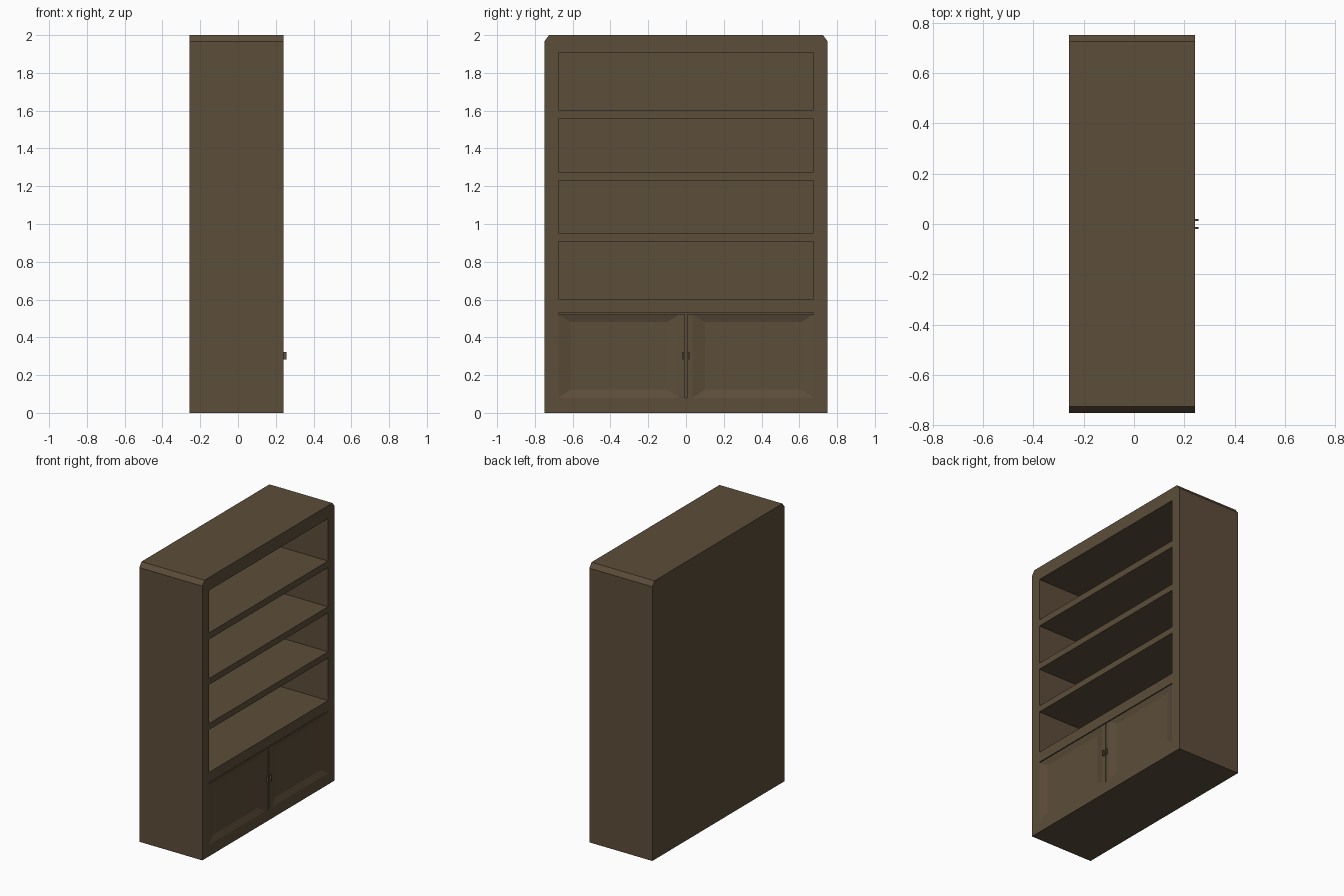
import bpy, bmesh

if "Cube" in bpy.data.objects:
    bpy.data.objects.remove(bpy.data.objects["Cube"])

wood = bpy.data.materials.new("dark_wood")
wood.diffuse_color = (0.107, 0.074, 0.042, 1)
wood.use_nodes = True
wood.node_tree.nodes["Principled BSDF"].inputs["Base Color"].default_value = wood.diffuse_color

BACK, FRONT = -0.258, 0.242   # depth range; the open side faces +x
W, H, INNER = 0.75, 2.0, 0.675


def make_object(name, bm):
    bmesh.ops.recalc_face_normals(bm, faces=bm.faces)
    mesh = bpy.data.meshes.new(name)
    bm.to_mesh(mesh)
    bm.free()
    mesh.materials.append(wood)
    obj = bpy.data.objects.new(name, mesh)
    bpy.context.collection.objects.link(obj)
    return obj


def add_box(bm, x0, x1, y0, y1, z0, z1):
    verts = bmesh.ops.create_cube(bm, size=1)["verts"]
    for v in verts:
        v.co.x = x1 if v.co.x > 0 else x0
        v.co.y = y1 if v.co.y > 0 else y0
        v.co.z = z1 if v.co.z > 0 else z0


# Carcass: chamfered outline extruded through the depth
bm = bmesh.new()
outline = [(-W, 0), (W, 0), (W, 1.967), (W - 0.025, H), (-W + 0.025, H), (-W, 1.967)]
face = bm.faces.new([bm.verts.new((BACK, y, z)) for y, z in outline])
ext = bmesh.ops.extrude_face_region(bm, geom=[face], use_keep_orig=True)["geom"]
for v in ext:
    if isinstance(v, bmesh.types.BMVert):
        v.co.x = FRONT
carcass = make_object("carcass", bm)

# Shelf bays and the cupboard bay, cut from the carcass
bm = bmesh.new()
for z0, z1 in [(0.08, 0.528), (0.602, 0.907), (0.952, 1.23), (1.275, 1.556), (1.603, 1.907)]:
    add_box(bm, BACK + 0.025, FRONT + 0.1, -INNER, INNER, z0, z1)
cutter = make_object("bay_cutter", bm)
cutter.hide_render = True
mod = carcass.modifiers.new("bays", "BOOLEAN")
mod.operation, mod.solver, mod.object = "DIFFERENCE", "EXACT", cutter
bpy.context.view_layer.objects.active = carcass
bpy.ops.object.modifier_apply(modifier=mod.name)
bpy.data.objects.remove(cutter)


def make_door(name, s):
    """Door with a flat meeting stile and a sunken, bevelled panel."""
    bm = bmesh.new()

    def rect(x, y0, y1, z0, z1):
        return [bm.verts.new((x, s * y, z)) for y, z in ((y0, z0), (y1, z0), (y1, z1), (y0, z1))]

    z0, z1 = 0.08, 0.522
    rim = rect(FRONT, 0.035, INNER, z0, z1)
    panel = rect(FRONT - 0.015, 0.1, 0.61, 0.125, 0.48)
    back = rect(FRONT - 0.04, 0.004, INNER, z0, z1)
    e0 = bm.verts.new((FRONT, s * 0.004, z0))
    e1 = bm.verts.new((FRONT, s * 0.004, z1))
    for i in range(4):
        j = (i + 1) % 4
        bm.faces.new((rim[i], rim[j], panel[j], panel[i]))
    for f in (panel, back, (e0, rim[0], rim[3], e1), (e0, e1, back[3], back[0]),
              (rim[1], rim[2], back[2], back[1]),
              (e0, rim[0], rim[1], back[1], back[0]),
              (e1, rim[3], rim[2], back[2], back[3])):
        bm.faces.new(f)
    make_object(name, bm)


# Doors and their small pulls
for side, s in (("left", -1), ("right", 1)):
    make_door(side + "_door", s)
    bm = bmesh.new()
    y = s * 0.016
    add_box(bm, FRONT - 0.005, 0.256, y - 0.004, y + 0.004, 0.283, 0.323)
    make_object(side + "_door_pull", bm)
